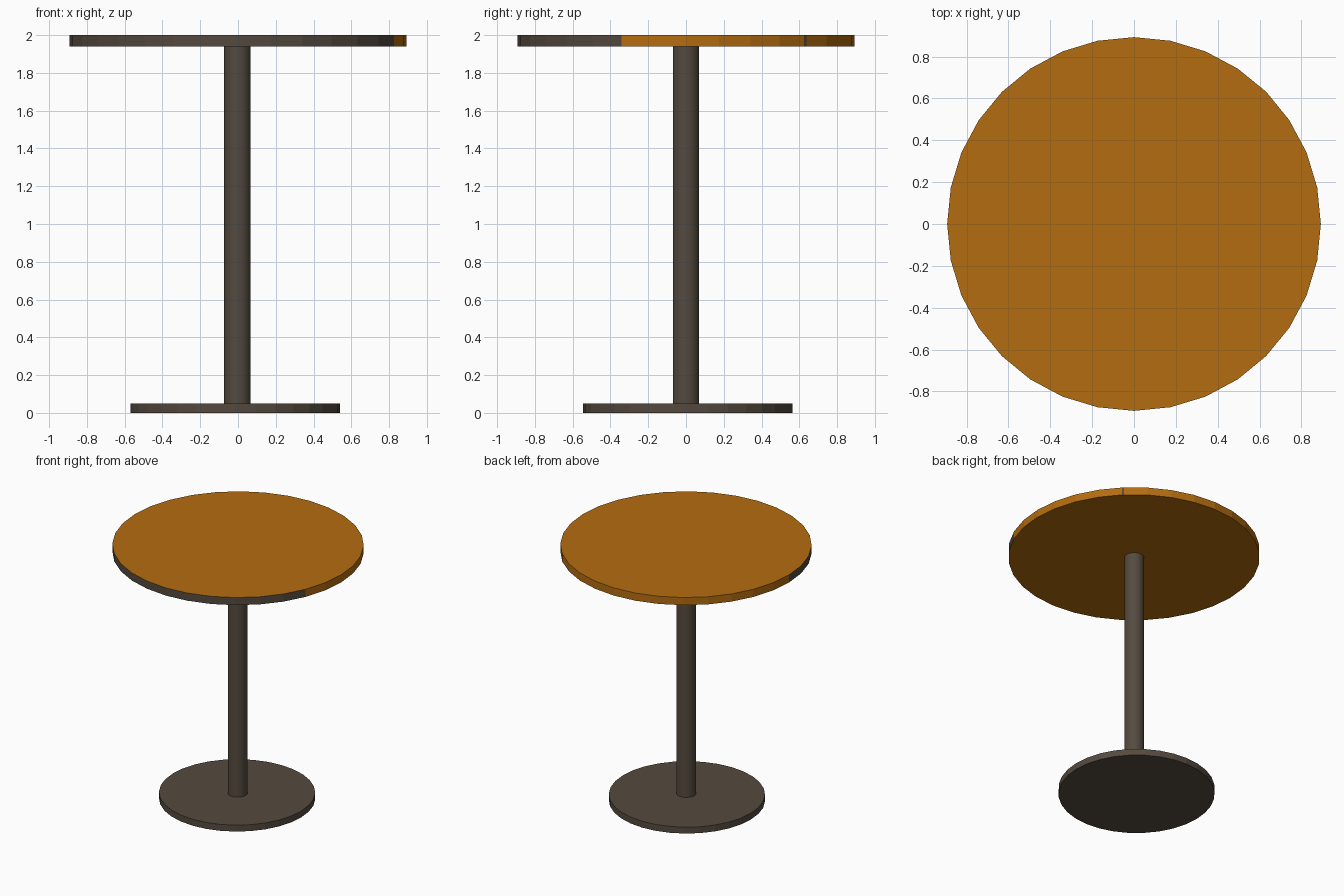
import bpy, bmesh, math

if "Cube" in bpy.data.objects:
    bpy.data.objects.remove(bpy.data.objects["Cube"])


def material(name, rgb):
    m = bpy.data.materials.new(name)
    m.diffuse_color = (*rgb, 1.0)
    m.use_nodes = True
    m.node_tree.nodes["Principled BSDF"].inputs["Base Color"].default_value = m.diffuse_color
    return m


wood = material("warm_wood", (0.456, 0.150, 0.005))
metal = material("dark_metal", (0.089, 0.069, 0.050))


def prism(name, angles, radius, z0, z1, centre, mats, smooth=False, rule=None):
    """Upright prism with corners at the given angles (degrees)."""
    bm = bmesh.new()
    ring = [bm.verts.new((centre[0] + radius * math.cos(math.radians(a)),
                          centre[1] + radius * math.sin(math.radians(a)), z0))
            for a in angles]
    bottom = bm.faces.new(ring)
    ext = bmesh.ops.extrude_face_region(bm, geom=[bottom], use_keep_orig=True)
    for v in ext["geom"]:
        if isinstance(v, bmesh.types.BMVert):
            v.co.z = z1
    bmesh.ops.recalc_face_normals(bm, faces=bm.faces[:])
    for f in bm.faces:
        side = abs(f.normal.z) < 0.5
        f.smooth = smooth and side
        if side and rule:
            c = f.calc_center_median()
            f.material_index = rule(math.degrees(math.atan2(c.y - centre[1], c.x - centre[0])) % 360)
    if smooth:
        for e in bm.edges:
            if e.calc_face_angle(0) > math.radians(40):
                e.smooth = False
    me = bpy.data.meshes.new(name)
    bm.to_mesh(me)
    bm.free()
    for m in mats:
        me.materials.append(m)
    ob = bpy.data.objects.new(name, me)
    bpy.context.collection.objects.link(ob)
    return ob


ring32 = [i * 11.25 for i in range(32)]

# Round top: part of the rim is dark, plus a thin dark seam at 45 degrees
top_ring = sorted([a for a in ring32 if a != 45] + [44.5, 45.5])
prism("table_top", top_ring, 0.893, 1.94, 2.0, (0, 0), [wood, metal],
      rule=lambda a: 1 if 180 < a < 337.5 or 44.4 < a < 45.6 else 0)

# Central column
prism("column", ring32, 0.07, 0.05, 1.94, (-0.003, 0), [metal], smooth=True)

# Foot disc, set slightly off centre
prism("foot_disc", ring32, 0.555, 0.0, 0.05, (-0.015, 0.01), [metal])
